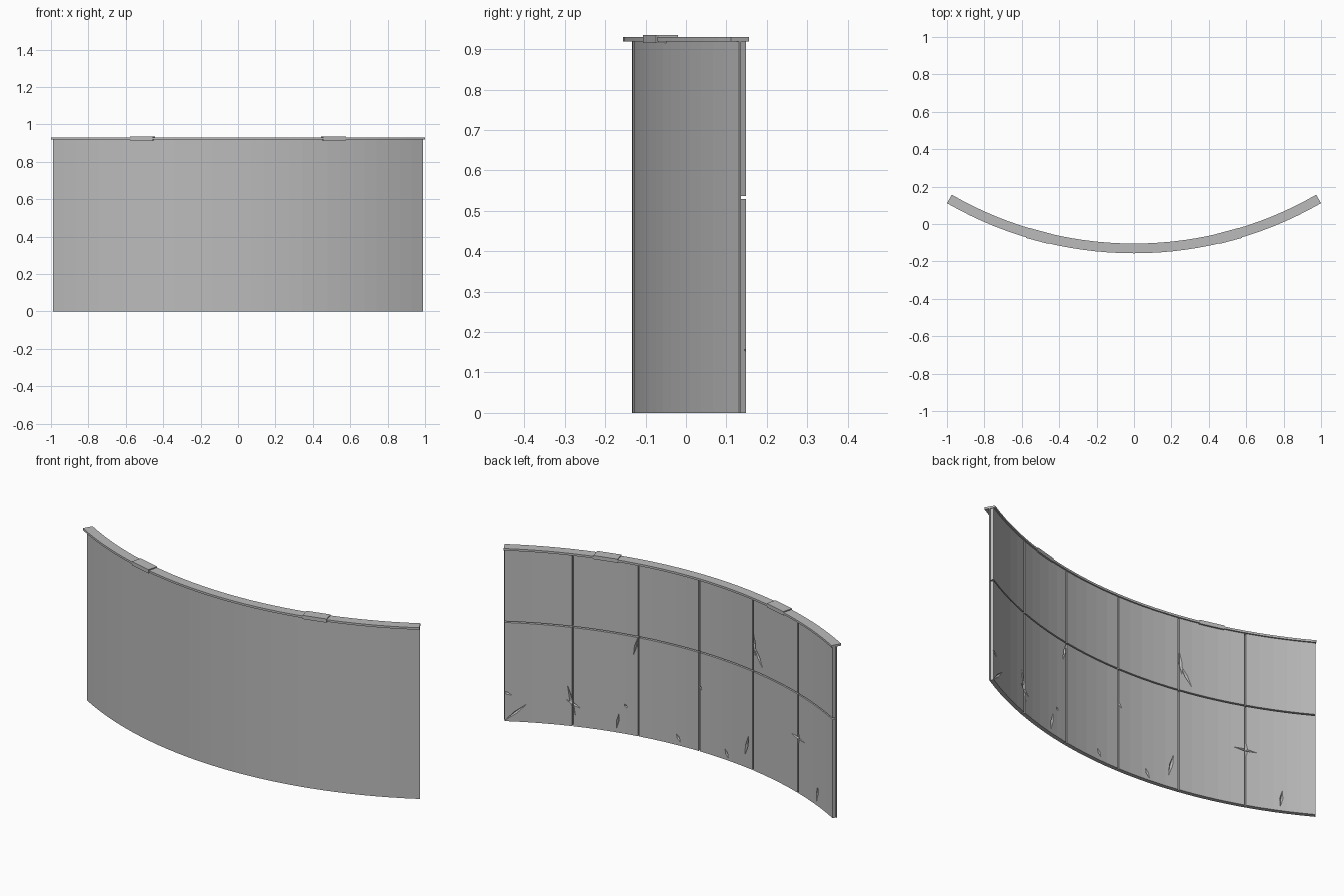
import bpy, bmesh, math
from mathutils import Vector, Matrix

if "Cube" in bpy.data.objects:
    bpy.data.objects.remove(bpy.data.objects["Cube"], do_unlink=True)

CENTRE_Y = 1.8435
SPAN = 30          # half of the arc, degrees
STEP = 10          # one panel
GAP = 0.007        # seam width
R_FRONT, R_SKIN, R_BACK = 1.977, 1.972, 1.9555
SEAM_Z, TOP_Z = 0.533, 0.92

grey = bpy.data.materials.new("concrete_grey")
grey.use_nodes = True
grey.diffuse_color = (0.5, 0.5, 0.5, 1)
grey.node_tree.nodes["Principled BSDF"].inputs["Base Color"].default_value = (0.5, 0.5, 0.5, 1)


def on_arc(angle, r, z):
    a = math.radians(angle)
    return Vector((r * math.sin(a), CENTRE_Y - r * math.cos(a), z))


def add_arc(bm, a0, a1, r_in, r_out, z0, z1, steps):
    """Closed curved slab between two angles."""
    rings = []
    for i in range(steps + 1):
        a = a0 + (a1 - a0) * i / steps
        rings.append([bm.verts.new(on_arc(a, r, z)) for r, z in
                      ((r_in, z0), (r_out, z0), (r_out, z1), (r_in, z1))])
    for p, q in zip(rings, rings[1:]):
        for k in range(4):
            n = (k + 1) % 4
            bm.faces.new((p[k], p[n], q[n], q[k]))
    bm.faces.new(rings[0])
    bm.faces.new(rings[-1])


def add_crack(bm, a0, z0, a1, z1, width):
    """Pointed sliver lying in the back surface."""
    p, q = on_arc(a0, R_BACK, z0), on_arc(a1, R_BACK, z1)
    mid = (p + q) / 2
    inward = (Vector((0, CENTRE_Y, mid.z)) - mid).normalized()
    side = (q - p).cross(inward).normalized() * width / 2
    ring = [bm.verts.new(mid + v) for v in
            (side, inward * 0.01, -side, -inward * 0.012)]
    tips = [bm.verts.new(p), bm.verts.new(q)]
    for k in range(4):
        for tip in tips:
            bm.faces.new((ring[k], ring[(k + 1) % 4], tip))


def make_object(name, bm):
    bmesh.ops.recalc_face_normals(bm, faces=bm.faces)
    mesh = bpy.data.meshes.new(name)
    bm.to_mesh(mesh)
    bm.free()
    mesh.materials.append(grey)
    obj = bpy.data.objects.new(name, mesh)
    bpy.context.collection.objects.link(obj)
    return obj


# Thin continuous front skin
bm = bmesh.new()
add_arc(bm, -SPAN, SPAN, R_SKIN, R_FRONT, 0, TOP_Z, 30)
make_object("front_skin", bm)

# Back panels, two rows of six, separated by narrow seams
bm = bmesh.new()
half_gap = math.degrees(GAP / 2 / R_BACK)
for i in range(6):
    a = -SPAN + i * STEP
    for z0, z1 in ((0, SEAM_Z - GAP / 2), (SEAM_Z + GAP / 2, TOP_Z)):
        add_arc(bm, a + half_gap, a + STEP - half_gap, R_BACK, R_SKIN, z0, z1, 5)
panels = make_object("back_panels", bm)

# Cracks: start angle, start height, end angle, end height, width
cracks = [
    (30.2, .16, 28.8, .14, .012), (30, 0, 26.6, .1, .014),
    (20.8, .22, 19.6, .06, .018), (21, .14, 18.8, .1, .014),
    (13, .11, 13.4, .02, .014), (12.2, .16, 11.8, .14, .012),
    (10.1, .53, 10.8, .43, .014), (3.9, .06, 3.2, .02, .014),
    (.1, .36, -.5, .33, .012), (-4.6, .06, -5.3, .01, .014),
    (-9.2, .18, -8.4, .06, .018), (-10.1, .74, -10.5, .62, .018),
    (-10.3, .67, -12, .57, .016), (-18.3, .3, -21.7, .29, .014),
    (-20, .35, -20.2, .26, .014), (-25.3, .11, -25, .02, .016),
]
bm = bmesh.new()
for crack in cracks:
    add_crack(bm, *crack)
cutter = make_object("crack_cutter", bm)
cutter.hide_render = True
cut = panels.modifiers.new("cracks", 'BOOLEAN')
cut.operation, cut.solver, cut.object = 'DIFFERENCE', 'EXACT', cutter
cut.use_self = True
bpy.context.view_layer.objects.active = panels
bpy.ops.object.modifier_apply(modifier=cut.name)
bpy.data.objects.remove(cutter, do_unlink=True)

# Overhanging top rail
bm = bmesh.new()
add_arc(bm, -SPAN, SPAN, 1.948, 2.0, 0.919, 0.93, 30)
make_object("top_rail", bm)

# Two clamps wrapped around the rail
for name, sign in (("left_clamp", 1), ("right_clamp", -1)):
    angle = 15 * sign
    bm = bmesh.new()
    bmesh.ops.create_cube(bm, size=1, matrix=(
        Matrix.Translation(on_arc(angle, 1.974, 0.925))
        @ Matrix.Rotation(math.radians(angle), 4, 'Z')
        @ Matrix.Diagonal((0.125, 0.056, 0.02, 1))))
    make_object(name, bm)
